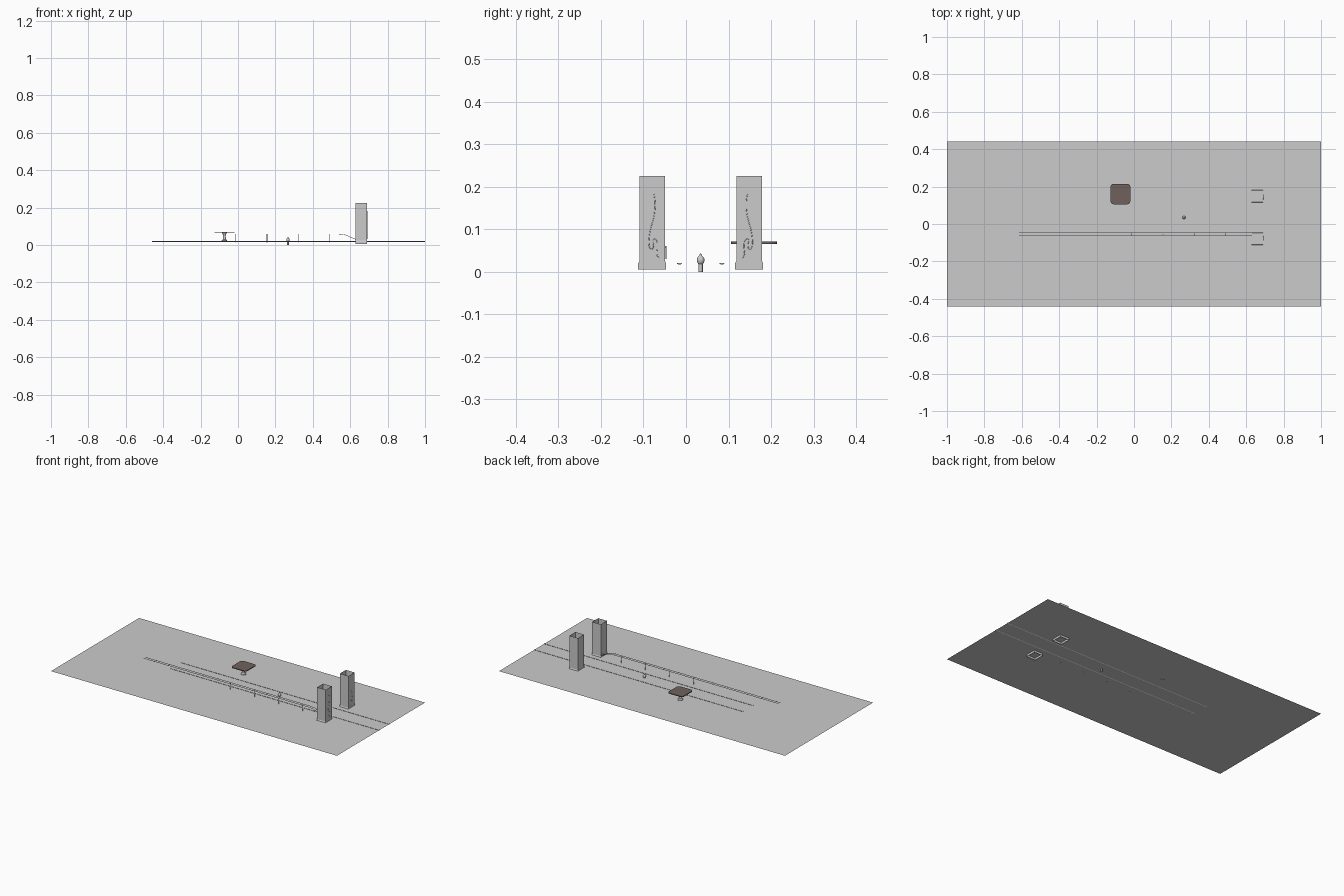
import bpy, bmesh
from math import cos, sin, pi

if "Cube" in bpy.data.objects:
    bpy.data.objects.remove(bpy.data.objects["Cube"])

GROUND_Z = 0.0185
TRACK_Y = 0.0345


def make(name, verts, faces, smooth=False, mat=None):
    me = bpy.data.meshes.new(name)
    me.from_pydata(verts, [], faces)
    bm = bmesh.new()
    bm.from_mesh(me)
    bmesh.ops.recalc_face_normals(bm, faces=bm.faces)
    bm.to_mesh(me)
    bm.free()
    ob = bpy.data.objects.new(name, me)
    bpy.context.collection.objects.link(ob)
    if mat:
        me.materials.append(mat)
    if smooth:
        bpy.context.view_layer.objects.active = ob
        ob.select_set(True)
        bpy.ops.object.shade_smooth_by_angle()
        ob.select_set(False)
    return ob


def loft(name, rings, caps=True, smooth=False, mat=None):
    n = len(rings[0])
    verts = [v for r in rings for v in r]
    faces = [(k * n + i, k * n + (i + 1) % n, (k + 1) * n + (i + 1) % n, (k + 1) * n + i)
             for k in range(len(rings) - 1) for i in range(n)]
    if caps:
        faces += [tuple(range(n)), tuple(range(len(verts) - n, len(verts)))]
    return make(name, verts, faces, smooth, mat)


def lathe(name, x, y, profile, n=16, mat=None):
    rings = [[(x + r * cos(2 * pi * i / n), y + r * sin(2 * pi * i / n), z) for i in range(n)]
             for r, z in profile]
    return loft(name, rings, True, True, mat)


def wire(name, pts, radius, kind='POLY'):
    cu = bpy.data.curves.new(name, 'CURVE')
    cu.dimensions = '3D'
    cu.bevel_depth = radius
    cu.bevel_resolution = 1
    cu.use_fill_caps = True
    cu.resolution_u = 5
    sp = cu.splines.new(kind)
    sp.points.add(len(pts) - 1)
    for p, co in zip(sp.points, pts):
        p.co = (*co, 1)
    if kind == 'NURBS':
        sp.order_u = 3
        sp.use_endpoint_u = True
    ob = bpy.data.objects.new(name, cu)
    bpy.context.collection.objects.link(ob)
    return ob


# ground sheet
make("ground_sheet", [(-1, -.44, GROUND_Z), (1, -.44, GROUND_Z),
                      (1, .44, GROUND_Z), (-1, .44, GROUND_Z)], [(0, 1, 2, 3)])

# long rails, flat on top and rounded below
section = [(-.006, .0208), (.006, .0208), (.0052, .0188), (.0022, .0168),
           (-.0022, .0168), (-.0052, .0188)]
for side in (-1, 1):
    yc = TRACK_Y + side * .05
    loft("rail", [[(-.46 + 1.46 * k / 60, yc + a, b) for a, b in section] for k in range(61)])

# hollow gate pillars with flared feet, mirrored about the track
scroll = [(.004, .183), (.008, .165), (.005, .130), (-.006, .095), (-.009, .062),
          (-.002, .050), (.005, .062), (-.001, .076), (.010, .078), (.013, .060),
          (.009, .038), (.016, .033)]
for side in (-1, 1):
    yc = TRACK_Y + side * .114
    rings = [[(.66 + sx * .0305, yc + sy * h, z)
              for sx, sy in ((-1, -1), (1, -1), (1, 1), (-1, 1))]
             for h, z in ((.033, .005), (.033, .020), (.0302, .025), (.0302, .226))]
    loft("gate_pillar", rings, caps=False)
    wire("pillar_scroll", [(.6905, yc - side * a, z) for a, z in scroll], .001, 'NURBS')

# pair of handrail wires dipping down at the gate
for y in (-.047, -.063):
    wire("handrail", [(-.615, y, .059), (.54, y, .059), (.57, y, .056),
                      (.61, y, .038), (.63, y, .031)], .0014)

# handrail posts with cross bars
for x in (-.015, .155, .325, .49):
    wire("handrail_post", [(x, -.055, .014), (x, -.055, .058)], .0016)
    wire("handrail_crossbar", [(x, -.063, .058), (x, -.047, .058)], .0012)

# pedestal table with rounded top
brown = bpy.data.materials.new("table_brown")
brown.diffuse_color = (.16, .12, .11, 1)
brown.use_nodes = True
brown.node_tree.nodes["Principled BSDF"].inputs["Base Color"].default_value = brown.diffuse_color
TX, TY = -.0725, .16
outline = []
for q, (sx, sy) in enumerate(((1, 1), (-1, 1), (-1, -1), (1, -1))):
    for i in range(5):
        a = q * pi / 2 + i * pi / 8
        outline.append((TX + sx * .037 + .0155 * cos(a), TY + sy * .039 + .0155 * sin(a)))
loft("table_top", [[(x, y, z) for x, y in outline] for z in (.066, .071)], mat=brown)
lathe("table_pedestal", TX, TY, [(.015, .016), (.015, .023), (.009, .029), (.007, .040),
                                 (.007, .050), (.010, .060), (.014, .066)])

# ball-headed bollard between the rails
lathe("bollard", .267, TRACK_Y,
      [(.005, 0), (.005, .018), (.0075, .021), (.009, .026), (.0088, .031),
       (.0065, .035), (.0035, .038), (.0028, .041), (.0006, .043)])
